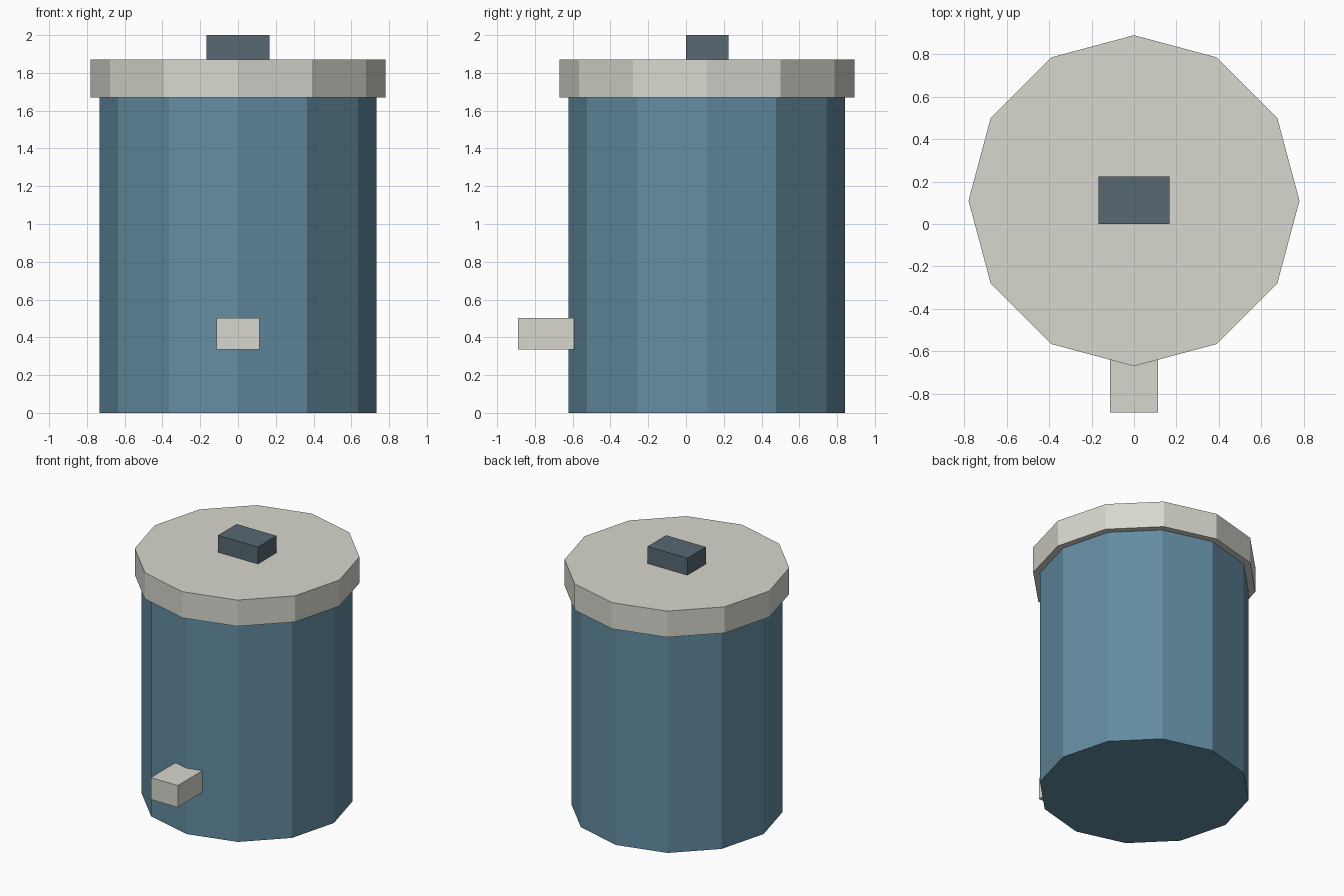
import bpy
import math

if "Cube" in bpy.data.objects:
    bpy.data.objects.remove(bpy.data.objects["Cube"], do_unlink=True)

CENTRE_Y = 0.11  # axis of the barrel
SIDES = 12


def make_material(name, rgb):
    mat = bpy.data.materials.new(name)
    mat.use_nodes = True
    colour = (*rgb, 1.0)
    mat.diffuse_color = colour
    mat.node_tree.nodes["Principled BSDF"].inputs["Base Color"].default_value = colour
    return mat


def finish(name, mat):
    obj = bpy.context.object
    obj.name = name
    obj.data.name = name
    obj.data.materials.append(mat)
    return obj


def drum(name, radius, bottom, top, mat):
    """Faceted upright drum with a corner on each axis."""
    bpy.ops.mesh.primitive_cylinder_add(
        vertices=SIDES, radius=radius, depth=top - bottom,
        location=(0, CENTRE_Y, (bottom + top) / 2))
    return finish(name, mat)


def box(name, low, high, mat):
    """Box between two opposite corners."""
    bpy.ops.mesh.primitive_cube_add(
        size=1, location=[(a + b) / 2 for a, b in zip(low, high)])
    bpy.context.object.scale = [b - a for a, b in zip(low, high)]
    bpy.ops.object.transform_apply(location=False, rotation=False, scale=True)
    return finish(name, mat)


blue = make_material("dusty blue", (0.125, 0.265, 0.36))
grey = make_material("pale warm grey", (0.68, 0.68, 0.62))
slate = make_material("dark slate", (0.098, 0.138, 0.17))

# Barrel and overhanging lid
drum("barrel", 0.733, 0.0, 1.67, blue)
drum("lid", 0.781, 1.67, 1.87, grey)

# Lid handle
box("lid_handle", (-0.168, 0.0, 1.87), (0.168, 0.224, 2.0), slate)

# Spout, sunk a little into the front of the barrel
box("spout", (-0.114, -0.89, 0.336), (0.114, -0.555, 0.503), grey)
